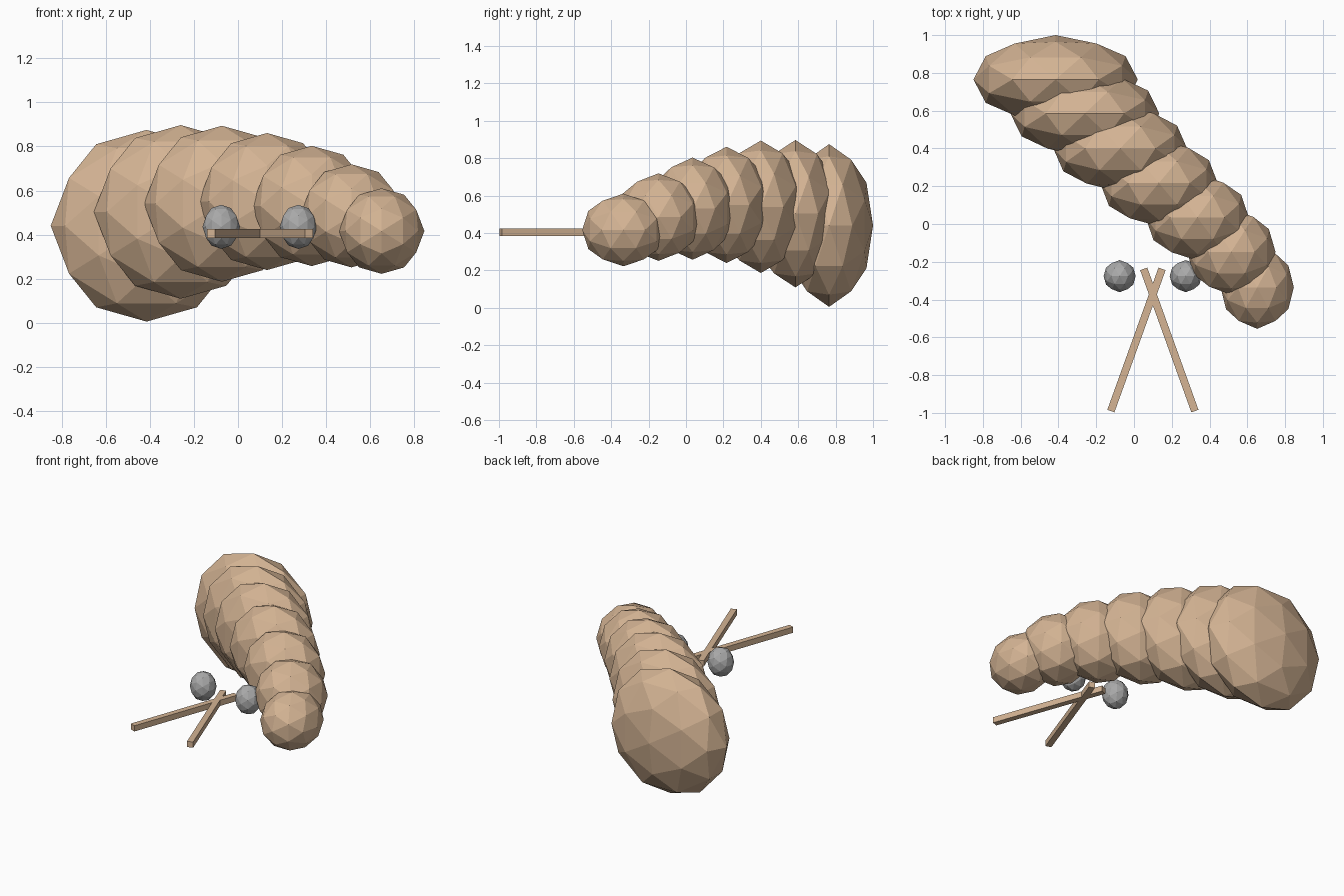
import bpy, math
from mathutils import Matrix

if "Cube" in bpy.data.objects:
    bpy.data.objects.remove(bpy.data.objects["Cube"])


def material(name, rgb):
    m = bpy.data.materials.new(name)
    m.diffuse_color = (*rgb, 1)
    m.use_nodes = True
    m.node_tree.nodes["Principled BSDF"].inputs["Base Color"].default_value = m.diffuse_color
    return m


TAN = material("warm tan", (0.66, 0.456, 0.296))
GREY = material("mid grey", (0.40, 0.40, 0.40))

# Turns the icosphere so that edges, not a corner, sit on the three axes
EDGE_UP = Matrix.Rotation(-math.atan(2 / (1 + math.sqrt(5))), 4, 'Y')


def ball(name, centre, radii, mat):
    bpy.ops.mesh.primitive_ico_sphere_add(subdivisions=2, radius=1)
    ob = bpy.context.object
    ob.name = name
    ob.data.transform(EDGE_UP)
    ob.data.transform(Matrix.Diagonal((*radii, 1)))
    ob.location = centre
    ob.data.materials.append(mat)


def bar(name, centre, size, yaw, mat):
    bpy.ops.mesh.primitive_cube_add(size=1)
    ob = bpy.context.object
    ob.name = name
    ob.data.transform(Matrix.Diagonal((*size, 1)))
    ob.location = centre
    ob.rotation_euler.z = yaw
    ob.data.materials.append(mat)


# Body segments from the large tail to the small head: x, y, z, round radius, length radius
segments = [
    (-0.415, 0.765, 0.440, 0.435, 0.235),
    (-0.260, 0.585, 0.503, 0.394, 0.230),
    (-0.073, 0.400, 0.540, 0.354, 0.230),
    (0.132, 0.217, 0.550, 0.311, 0.230),
    (0.335, 0.035, 0.530, 0.273, 0.228),
    (0.515, -0.147, 0.485, 0.234, 0.228),
    (0.652, -0.335, 0.416, 0.194, 0.220),
]
for i, (x, y, z, r, length) in enumerate(segments):
    ball(f"body_segment_{i + 1}", (x, y, z), (r, length, r), TAN)

# Eyes and crossed feelers, mirrored about x = 0.1
for side, label in ((-1, "left"), (1, "right")):
    ball(f"{label}_eye", (0.099 + side * 0.175, -0.276, 0.435),
         (0.085, 0.085, 0.1), GREY)
    bar(f"{label}_feeler", (0.1 + side * 0.087, -0.614, 0.405),
        (0.04, 0.8, 0.04), side * math.radians(19.8), TAN)
